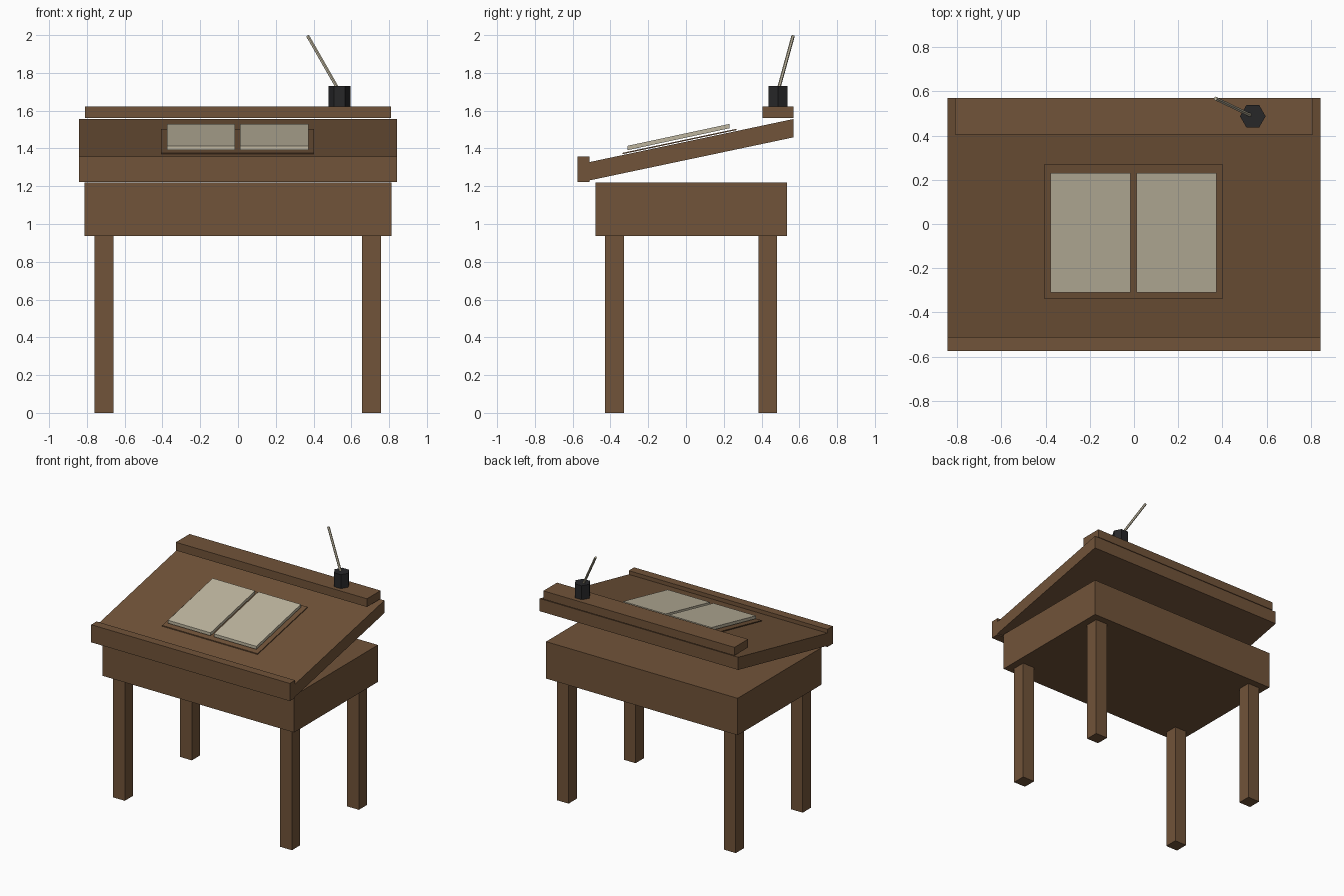
import bpy, bmesh, math
from mathutils import Vector, Matrix

if "Cube" in bpy.data.objects:
    bpy.data.objects.remove(bpy.data.objects["Cube"])


def material(name, rgb):
    m = bpy.data.materials.new(name)
    m.diffuse_color = (*rgb, 1)
    m.use_nodes = True
    m.node_tree.nodes["Principled BSDF"].inputs["Base Color"].default_value = m.diffuse_color
    return m


WOOD = material("brown wood", (0.165, 0.087, 0.041))
PAPER = material("cream paper", (0.52, 0.47, 0.35))
INK = material("black glass", (0.02, 0.02, 0.022))


def finish(name, bm, mat):
    bmesh.ops.recalc_face_normals(bm, faces=bm.faces)
    me = bpy.data.meshes.new(name)
    bm.to_mesh(me)
    bm.free()
    me.materials.append(mat)
    ob = bpy.data.objects.new(name, me)
    bpy.context.collection.objects.link(ob)
    return ob


def box(name, x, y, z, mat=WOOD):
    """Box from (min, max) pairs."""
    bm = bmesh.new()
    lo, hi = Vector((x[0], y[0], z[0])), Vector((x[1], y[1], z[1]))
    bmesh.ops.create_cube(bm, size=1, matrix=Matrix.Translation((lo + hi) / 2)
                          @ Matrix.Diagonal((*(hi - lo), 1)))
    return finish(name, bm, mat)


def side_profile(name, x, pts, mat=WOOD):
    """Extrude a (y, z) outline along x."""
    bm = bmesh.new()
    face = bm.faces.new([bm.verts.new((x[0], y, z)) for y, z in pts])
    new = bmesh.ops.extrude_face_region(bm, geom=[face])["geom"]
    bmesh.ops.translate(bm, vec=(x[1] - x[0], 0, 0),
                        verts=[v for v in new if isinstance(v, bmesh.types.BMVert)])
    return finish(name, bm, mat)


def prism(name, start, end, radius, sides, mat, spin=0):
    """Straight prism between two points."""
    a, b = Vector(start), Vector(end)
    bm = bmesh.new()
    rot = (b - a).to_track_quat('Z', 'Y').to_matrix().to_4x4()
    bmesh.ops.create_cone(bm, cap_ends=True, segments=sides, radius1=radius,
                          radius2=radius, depth=(b - a).length,
                          matrix=Matrix.Translation((a + b) / 2) @ rot
                          @ Matrix.Rotation(spin, 4, 'Z'))
    return finish(name, bm, mat)


# legs and desk body
for side, lx in (("left", -0.71), ("right", 0.707)):
    for end, ly in (("front", -0.378), ("back", 0.433)):
        box(f"{end}_{side}_leg", (lx - 0.05, lx + 0.05), (ly - 0.05, ly + 0.05), (0, 0.937))
box("desk_body", (-0.812, 0.812), (-0.48, 0.535), (0.937, 1.22))

# sloping writing board, front lip and rear shelf
Y0, Y1, Z0, SLOPE = -0.515, 0.57, 1.327, 0.211


def top(y):
    return Z0 + SLOPE * (y - Y0)


side_profile("writing_board", (-0.842, 0.842),
             [(Y0, top(Y0)), (Y1, top(Y1)), (Y1, top(Y1) - 0.097), (Y0, top(Y0) - 0.097)])
box("front_lip", (-0.842, 0.842), (-0.575, -0.51), (1.222, 1.357))
box("rear_shelf", (-0.81, 0.81), (0.405, 0.57), (1.56, 1.623))

# open book: thin cover with two page blocks
side_profile("book_cover", (-0.407, 0.402),
             [(-0.336, top(-0.336) + 0.005), (0.268, top(0.268) + 0.005),
              (0.268, top(0.268) + 0.012), (-0.336, top(-0.336) + 0.012)])
for side, x in (("left", (-0.377, -0.016)), ("right", (0.011, 0.372))):
    side_profile(f"{side}_pages", x,
                 [(-0.309, 1.391), (0.231, 1.507), (0.231, 1.53), (-0.309, 1.414)], PAPER)

# inkwell and quill
prism("inkwell", (0.537, 0.487, 1.623), (0.537, 0.487, 1.73), 0.058, 6, INK, math.radians(30))
prism("quill", (0.53, 0.49, 1.715), (0.369, 0.567, 1.996), 0.009, 6, PAPER)
